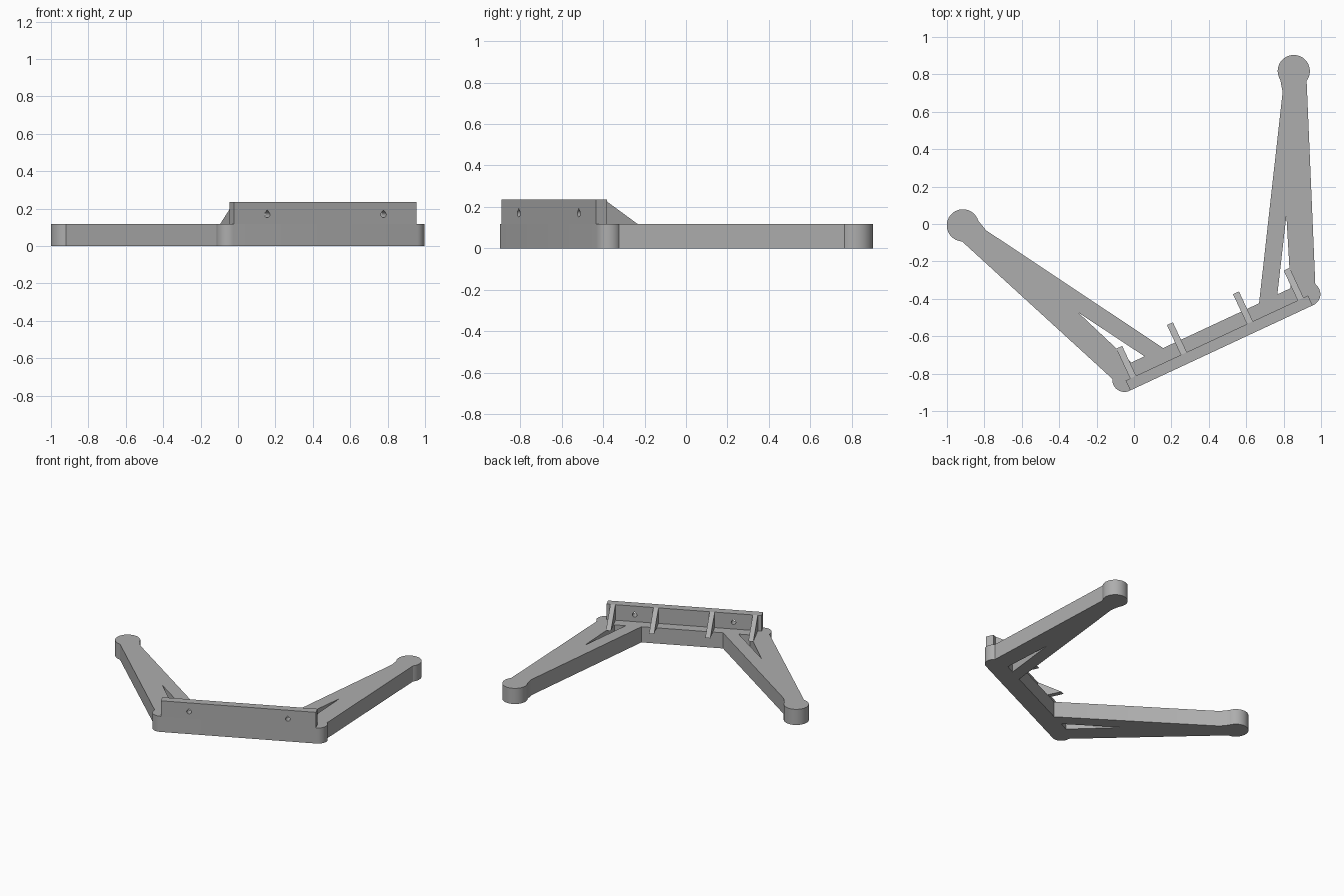
import bpy, bmesh
from math import radians, sin, cos, pi
from mathutils import Matrix

cube = bpy.data.objects.get("Cube")
if cube:
    bpy.data.objects.remove(cube, do_unlink=True)

grey = bpy.data.materials.new("plain grey")
grey.use_nodes = True
COLOUR = (0.42, 0.42, 0.42, 1)
grey.diffuse_color = COLOUR
grey.node_tree.nodes["Principled BSDF"].inputs["Base Color"].default_value = COLOUR

# Bracket frame: local x along the bar, local y towards the feet, origin at the front of the bar
FRAME = Matrix.Translation((0.4675, -0.6625, 0)) @ Matrix.Rotation(radians(25), 4, 'Z')
UPRIGHT = Matrix.Rotation(radians(90), 4, 'X')                    # profile in x-z
SIDEWAYS = Matrix.Rotation(radians(90), 4, 'Z') @ UPRIGHT          # profile in y-z
BASE_H, TOP, PLATE_T, HALF = 0.118, 0.235, 0.058, 0.538


def arc(cx, cy, r, start, end, steps):
    angles = [radians(start + (end - start) * i / steps) for i in range(steps + 1)]
    return [(cx + r * cos(a), cy + r * sin(a)) for a in angles]


def mirrored(points):
    return [(-x, y) for x, y in reversed(points)]


def extrude(name, loops, depth, matrix):
    """Fill the first loop, cut out the others, and thicken it from 0 to depth."""
    curve = bpy.data.curves.new(name, 'CURVE')
    curve.dimensions = '2D'
    curve.fill_mode = 'BOTH'
    curve.extrude = depth / 2
    for loop in loops:
        spline = curve.splines.new('POLY')
        spline.points.add(len(loop) - 1)
        for point, (x, y) in zip(spline.points, loop):
            point.co = (x, y, 0, 1)
        spline.use_cyclic_u = True
    helper = bpy.data.objects.new(name + " outline", curve)
    bpy.context.collection.objects.link(helper)
    bpy.context.view_layer.update()
    graph = bpy.context.evaluated_depsgraph_get()
    mesh = bpy.data.meshes.new_from_object(helper.evaluated_get(graph))
    bpy.data.objects.remove(helper, do_unlink=True)

    bm = bmesh.new()
    bm.from_mesh(mesh)
    bmesh.ops.remove_doubles(bm, verts=bm.verts, dist=1e-5)
    bmesh.ops.translate(bm, verts=bm.verts, vec=(0, 0, depth / 2))
    bmesh.ops.transform(bm, verts=bm.verts, matrix=FRAME @ matrix)
    bmesh.ops.recalc_face_normals(bm, faces=bm.faces)
    bm.to_mesh(mesh)
    bm.free()
    mesh.materials.clear()
    mesh.materials.append(grey)

    obj = bpy.data.objects.new(name, mesh)
    bpy.context.collection.objects.link(obj)
    bpy.ops.object.select_all(action='DESELECT')
    obj.select_set(True)
    bpy.context.view_layer.objects.active = obj
    bpy.ops.object.shade_smooth_by_angle(angle=radians(30))
    return obj


# Flat base: bar, rounded corners, tapering arms, round feet and triangular openings
half_outline = (arc(0.543, 0.064, 0.064, -90, 30, 12)
                + arc(0.976, 1.178, 0.086, -62, 188, 32)
                + [(0.875, 1.102), (0.283, 0.131)])
opening = [(0.614, 0.495), (0.392, 0.133), (0.47, 0.133)]
extrude("base_frame", [half_outline + mirrored(half_outline), opening, mirrored(opening)],
        BASE_H, Matrix())

# Upright plate with two teardrop screw holes
holes = [arc(x, 0.168, 0.016, 135, 405, 18) + [(x, 0.192)] for x in (-0.343, 0.343)]
rim = [(-HALF, BASE_H), (HALF, BASE_H), (HALF, TOP), (-HALF, TOP)]
extrude("upright_plate", [rim] + holes, PLATE_T, Matrix.Translation((0, PLATE_T, 0)) @ UPRIGHT)

# Sloping ribs bracing the plate
rib = [(PLATE_T, BASE_H), (0.234, BASE_H), (PLATE_T, TOP)]
for side, label in ((1, "left"), (-1, "right")):
    for centre, place in ((0.494, "outer"), (0.195, "inner")):
        extrude(f"{label}_{place}_rib", [rib], 0.035,
                Matrix.Translation((side * centre - 0.0175, 0, 0)) @ SIDEWAYS)
